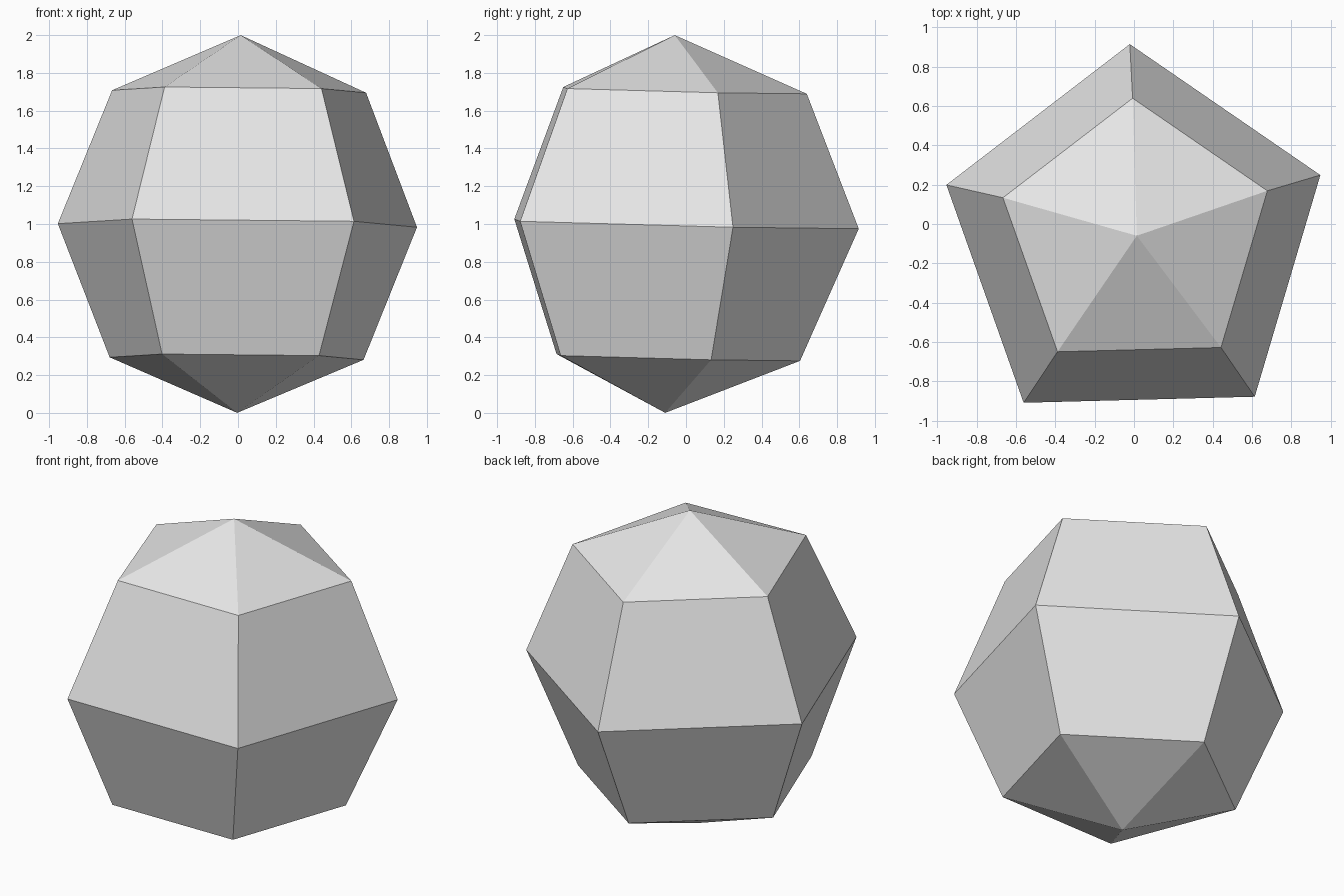
import bpy
import bmesh
import math
from mathutils import Euler, Matrix

SIDES, RINGS, RADIUS = 5, 4, 1.0

cube = bpy.data.objects.get("Cube")
if cube:
    bpy.data.objects.remove(cube, do_unlink=True)

# Plain light grey
grey = bpy.data.materials.new("light_grey")
grey.use_nodes = True
colour = (0.8, 0.8, 0.8, 1)
grey.diffuse_color = colour
grey.node_tree.nodes["Principled BSDF"].inputs["Base Color"].default_value = colour

# Faceted ball: two poles joined by five-sided rings
bm = bmesh.new()
top = bm.verts.new((0, 0, RADIUS))
bottom = bm.verts.new((0, 0, -RADIUS))
rings = []
for i in range(1, RINGS):
    polar = math.pi * i / RINGS
    r, z = RADIUS * math.sin(polar), RADIUS * math.cos(polar)
    angles = [math.pi / 2 + math.tau * k / SIDES for k in range(SIDES)]
    rings.append([bm.verts.new((r * math.cos(a), r * math.sin(a), z)) for a in angles])

for k in range(SIDES):
    n = (k + 1) % SIDES
    bm.faces.new((top, rings[0][k], rings[0][n]))
    bm.faces.new((bottom, rings[-1][n], rings[-1][k]))
    for upper, lower in zip(rings, rings[1:]):
        bm.faces.new((upper[k], lower[k], lower[n], upper[n]))

# Slight lean and turn, resting on the ground
lean = Euler((-0.025, 0.01, math.radians(1.5))).to_matrix().to_4x4()
bm.transform(Matrix.Translation((0.005, -0.085, RADIUS)) @ lean)
bmesh.ops.recalc_face_normals(bm, faces=bm.faces)

mesh = bpy.data.meshes.new("faceted_ball")
bm.to_mesh(mesh)
bm.free()
mesh.materials.append(grey)
ball = bpy.data.objects.new("faceted_ball", mesh)
bpy.context.collection.objects.link(ball)
